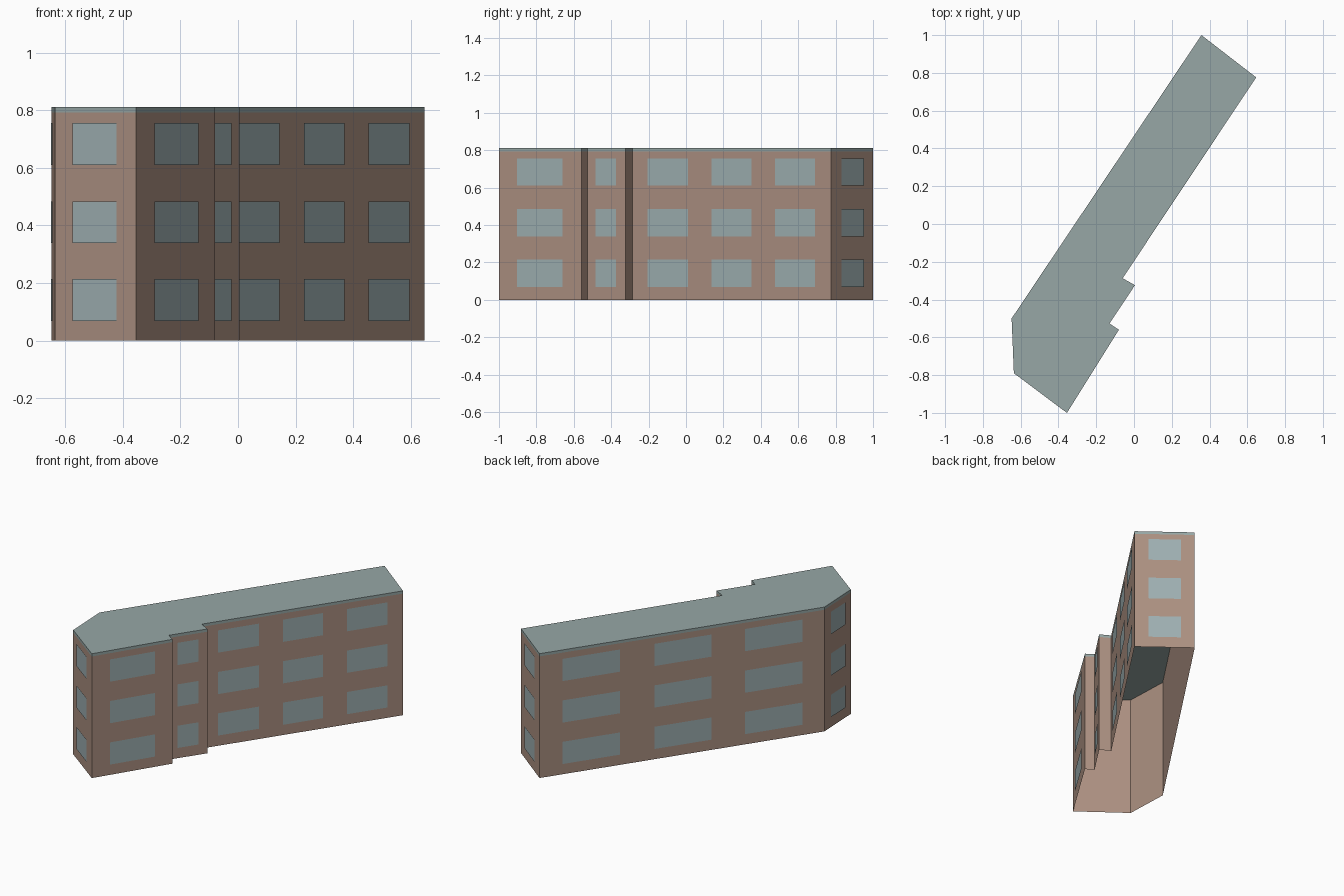
import bpy
from mathutils import Vector

cube = bpy.data.objects.get("Cube")
if cube:
    bpy.data.objects.remove(cube, do_unlink=True)


def material(name, colour):
    mat = bpy.data.materials.new(name)
    mat.use_nodes = True
    mat.diffuse_color = (*colour, 1)
    mat.node_tree.nodes["Principled BSDF"].inputs["Base Color"].default_value = (*colour, 1)
    return mat


def add_object(name, verts, faces, mat):
    mesh = bpy.data.meshes.new(name)
    mesh.from_pydata(verts, [], faces)
    mesh.materials.append(mat)
    mesh.update()
    obj = bpy.data.objects.new(name, mesh)
    bpy.context.scene.collection.objects.link(obj)
    return obj


brick = material("brick", (0.41, 0.28, 0.22))
glass = material("window_glass", (0.34, 0.43, 0.44))
roofing = material("roof_grey_green", (0.31, 0.39, 0.38))

EAVES, TOP = 0.793, 0.811
WINDOW_HEIGHT, OFFSET = 0.145, 0.005
SILLS = (0.069, 0.339, 0.61)

# Footprint corners, counter-clockwise from above
west, south_west, south = (-0.648, -0.5), (-0.636, -0.79), (-0.355, -1)
step_a, step_b = (-0.08, -0.56), (-0.13, -0.527)
step_c, step_d = (0.005, -0.324), (-0.06, -0.287)
east, north = (0.647, 0.776), (0.357, 1)
footprint = [west, south_west, south, step_a, step_b, step_c, step_d, east, north]
count = len(footprint)


def ring_sides():
    return [(i, (i + 1) % count, (i + 1) % count + count, i + count) for i in range(count)]


def rings(low, high):
    return [(x, y, z) for z in (low, high) for x, y in footprint]


# Brick shell, open underneath
add_object("walls", rings(0, EAVES), ring_sides(), brick)

# Flat roof slab with its thin fascia
caps = [tuple(reversed(range(count))), tuple(range(count, 2 * count))]
add_object("roof", rings(EAVES, TOP), ring_sides() + caps, roofing)


# Window panes standing just proud of each wall
def add_windows(name, start, end, spans):
    a, b = Vector((*start, 0)), Vector((*end, 0))
    along = b - a
    outward = along.cross(Vector((0, 0, 1))).normalized() * OFFSET
    verts, faces = [], []
    for sill in SILLS:
        for left, right in spans:
            n = len(verts)
            for t, z in ((left, sill), (right, sill),
                         (right, sill + WINDOW_HEIGHT), (left, sill + WINDOW_HEIGHT)):
                verts.append(a + along * t + outward + Vector((0, 0, z)))
            faces.append((n, n + 1, n + 2, n + 3))
    add_object(name, verts, faces, glass)


single = [(0.23, 0.77)]
triple = [(0.08, 0.282), (0.402, 0.602), (0.72, 0.922)]
add_windows("corner_windows", west, south_west, single)
add_windows("front_end_windows", south_west, south, single)
add_windows("front_bay_windows", south, step_a, [(0.223, 0.777)])
add_windows("recess_windows", step_b, step_c, [(0.22, 0.76)])
add_windows("long_side_windows", step_d, east, triple)
add_windows("back_end_windows", east, north, single)
add_windows("rear_side_windows", north, west, triple)
